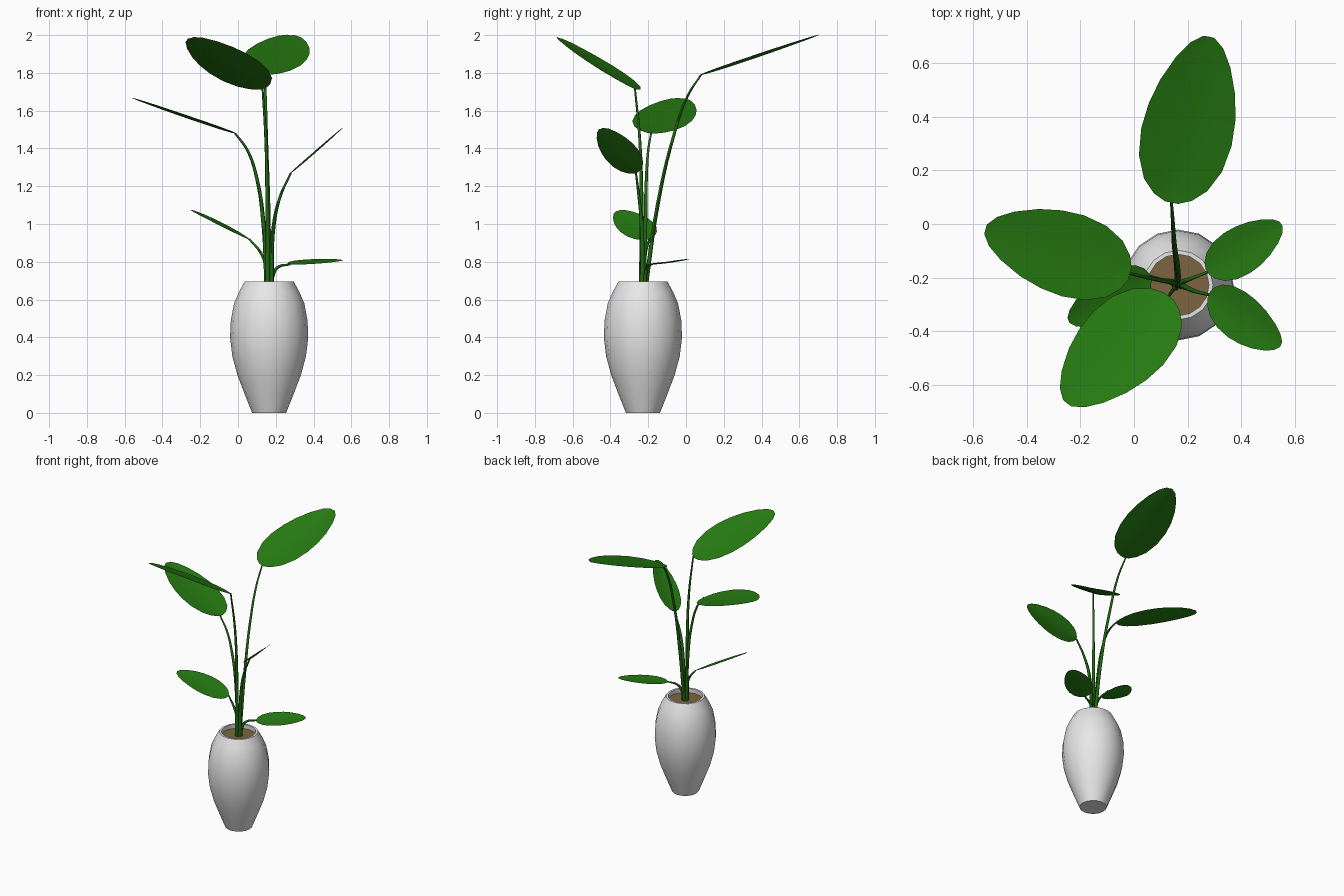
import bpy
import bmesh
import math
from mathutils import Vector

cube = bpy.data.objects.get("Cube")
if cube:
    bpy.data.objects.remove(cube, do_unlink=True)


def material(name, rgb):
    m = bpy.data.materials.new(name)
    m.use_nodes = True
    m.diffuse_color = (*rgb, 1)
    m.node_tree.nodes["Principled BSDF"].inputs["Base Color"].default_value = (*rgb, 1)
    return m


WHITE = material("white ceramic", (0.8, 0.8, 0.8))
SOIL = material("brown soil", (0.2, 0.13, 0.05))
LEAF = material("leaf green", (0.02, 0.2, 0.006))
STEM = material("stem green", (0.015, 0.14, 0.006))
POT_X, POT_Y = 0.165, -0.228
SIDES = 16


def select_only(obj):
    bpy.ops.object.select_all(action="DESELECT")
    obj.select_set(True)
    bpy.context.view_layer.objects.active = obj


def finish(name, bm, mat, angle=40):
    mesh = bpy.data.meshes.new(name)
    bm.to_mesh(mesh)
    bm.free()
    mesh.materials.append(mat)
    obj = bpy.data.objects.new(name, mesh)
    bpy.context.collection.objects.link(obj)
    select_only(obj)
    bpy.ops.object.shade_smooth_by_angle(angle=math.radians(angle))
    return obj


def lathe(name, profile, mat):
    """Turn an (r, z) profile around the pot axis and close both ends."""
    bm = bmesh.new()
    rings = []
    for r, z in profile:
        turns = [2 * math.pi * i / SIDES for i in range(SIDES)]
        rings.append([bm.verts.new((POT_X + r * math.cos(a), POT_Y + r * math.sin(a), z))
                      for a in turns])
    for low, high in zip(rings, rings[1:]):
        for i in range(SIDES):
            j = (i + 1) % SIDES
            bm.faces.new((low[i], low[j], high[j], high[i]))
    bm.faces.new(rings[0][::-1])
    bm.faces.new(rings[-1])
    bmesh.ops.recalc_face_normals(bm, faces=bm.faces)
    return finish(name, bm, mat)


# Pot with a thin rim and a recessed inner floor
lathe("pot", [(0.09, 0), (0.13, 0.1), (0.168, 0.2), (0.195, 0.3), (0.207, 0.4),
              (0.203, 0.49), (0.186, 0.58), (0.16, 0.64), (0.13, 0.695),
              (0.115, 0.695), (0.117, 0.62)], WHITE)
lathe("soil", [(0.116, 0.63), (0.116, 0.665)], SOIL)

# Leaf outline: position along the midrib, share of half width
OUTLINE = [(0, 0.14), (0.035, 0.42), (0.11, 0.7), (0.24, 0.92), (0.4, 1), (0.55, 0.96),
           (0.7, 0.83), (0.85, 0.6), (0.95, 0.36), (1, 0.12)]


def leaf(name, base, tip, cross, width):
    """Ovate blade, very slightly cupped along its midrib."""
    base, tip = Vector(base), Vector(tip)
    axis = tip - base
    side = Vector(cross)
    side = (side - side.project(axis)).normalized() * width / 2
    normal = side.cross(axis).normalized()
    if normal.z < 0:
        normal, side = -normal, -side
    bm = bmesh.new()
    rows = []
    for t, w in OUTLINE:
        mid = base + axis * t
        lift = normal * (0.025 * width * w)
        rows.append([bm.verts.new(mid + side * w * s + lift * (2 * abs(s) - 1))
                     for s in (-1, -0.5, 0, 0.5, 1)])
    for a, b in zip(rows, rows[1:]):
        for i in range(4):
            bm.faces.new((a[i], a[i + 1], b[i + 1], b[i]))
    return finish(name, bm, LEAF, 60)


def stem(name, points):
    """Tapered stalk swept through the points."""
    curve = bpy.data.curves.new(name, "CURVE")
    curve.dimensions = "3D"
    curve.bevel_depth = 0.013
    curve.bevel_resolution = 1
    curve.resolution_u = 6
    curve.use_fill_caps = True
    spline = curve.splines.new("BEZIER")
    spline.bezier_points.add(len(points) - 1)
    for i, (bp, co) in enumerate(zip(spline.bezier_points, points)):
        bp.co = co
        bp.handle_left_type = bp.handle_right_type = "AUTO"
        bp.radius = 1 - 0.6 * i / (len(points) - 1)
    curve.materials.append(STEM)
    obj = bpy.data.objects.new(name, curve)
    bpy.context.collection.objects.link(obj)
    select_only(obj)
    bpy.ops.object.convert(target="MESH")
    bpy.ops.object.shade_smooth_by_angle(angle=math.radians(60))


# Each shoot: name, stalk points above the soil, leaf tip, cross direction, leaf width
SHOOTS = [
    ("back", [(0.16, -0.15, 1.1), (0.15, -0.07, 1.45), (0.145, 0.01, 1.68), (0.14, 0.08, 1.79)],
     (0.28, 0.70, 2.0), (1, 0, 0), 0.345),
    ("upper_right", [(0.135, -0.215, 1.0), (0.1, -0.21, 1.24), (0.05, -0.2, 1.39),
                     (-0.015, -0.185, 1.48)],
     (-0.555, -0.02, 1.665), (0, 1, 0), 0.315),
    ("front", [(0.155, -0.235, 1.1), (0.147, -0.245, 1.45), (0.13, -0.27, 1.715)],
     (-0.25, -0.67, 1.985), (0.23, -0.22, 0.08), 0.335),
    ("upper_left", [(0.19, -0.235, 1.0), (0.225, -0.25, 1.15), (0.28, -0.265, 1.27)],
     (0.55, -0.45, 1.505), (0, 1, 0), 0.19),
    ("lower_left", [(0.185, -0.215, 0.73), (0.21, -0.205, 0.77), (0.275, -0.18, 0.787)],
     (0.55, 0, 0.81), (1, 0, 0), 0.18),
    ("lower_right", [(0.15, -0.22, 0.76), (0.125, -0.215, 0.84), (0.06, -0.195, 0.92)],
     (-0.245, -0.36, 1.07), (0.08, -0.15, -0.06), 0.19),
]
for name, path, tip, cross, width in SHOOTS:
    # Stalks fan out slightly from the middle of the soil
    away = Vector((path[-1][0] - POT_X, path[-1][1] - POT_Y, 0)).normalized() * 0.012
    root = Vector((POT_X, POT_Y, 0.65)) + away
    stem(name + "_stem", [root] + path)
    leaf(name + "_leaf", path[-1], tip, cross, width)
